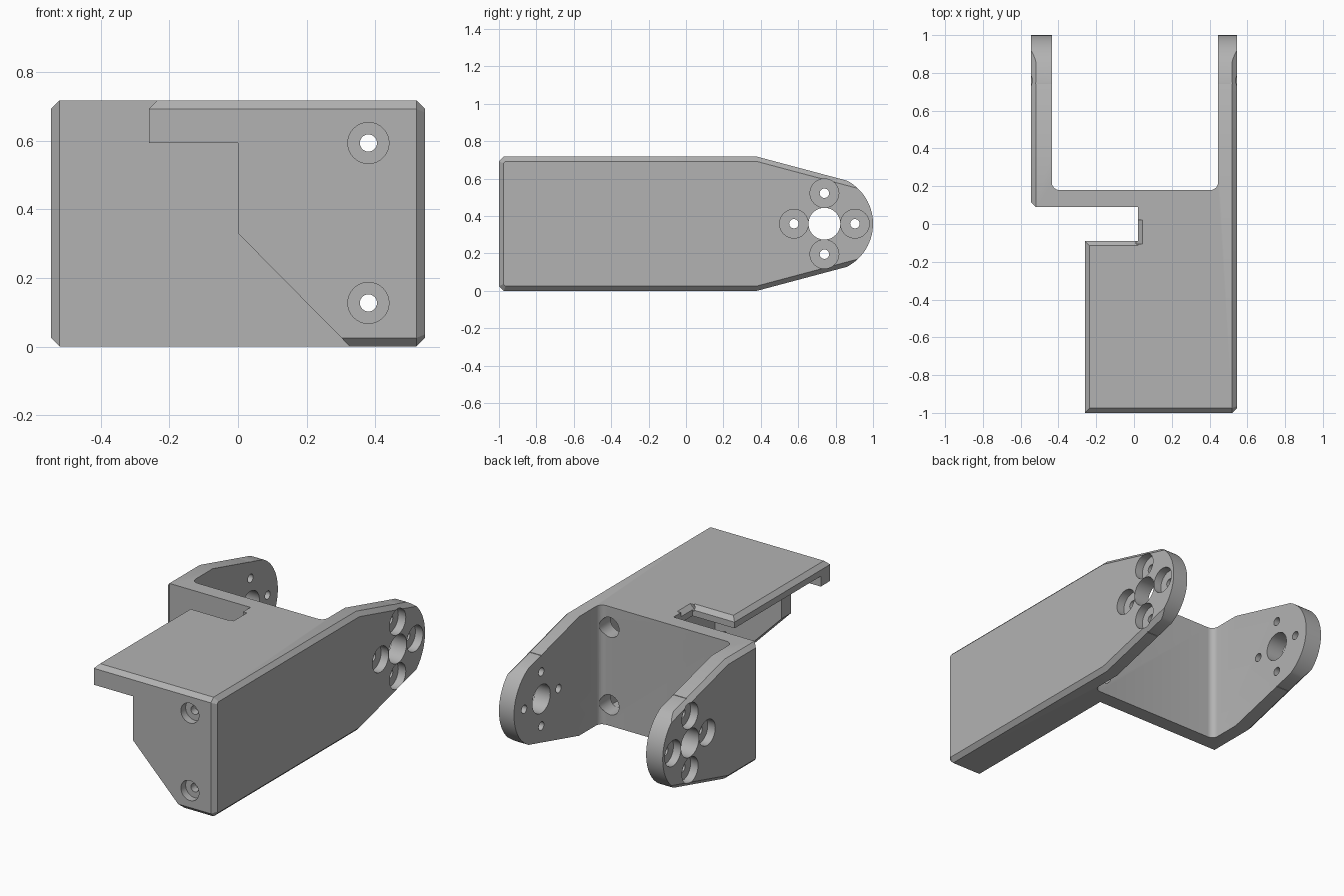
import bpy, bmesh
from math import sin, cos, pi, radians

if "Cube" in bpy.data.objects:
    bpy.data.objects.remove(bpy.data.objects["Cube"])

H = 0.717          # overall height
C = 0.025          # edge chamfer
MID = H / 2

grey = bpy.data.materials.new("plain grey")
grey.use_nodes = True
grey.diffuse_color = (0.45, 0.45, 0.45, 1)
grey.node_tree.nodes["Principled BSDF"].inputs["Base Color"].default_value = (0.45, 0.45, 0.45, 1)


def arc(cx, cy, r, start, end, n):
    """Points along a circular arc, angles in degrees."""
    angles = [radians(start + (end - start) * i / n) for i in range(n + 1)]
    return [(cx + r * cos(a), cy + r * sin(a)) for a in angles]


def prism(name, axis, outline, lo, hi, cap_bevel=0):
    """Extrude a 2D outline along an axis, with optional chamfered caps."""
    place = {"x": lambda p, a: (a, p[0], p[1]),
             "y": lambda p, a: (p[0], a, p[1]),
             "z": lambda p, a: (p[0], p[1], a)}[axis]
    bm = bmesh.new()
    rings = [[bm.verts.new(place(p, a)) for p in outline] for a in (lo, hi)]
    caps = [bm.faces.new(r) for r in rings]
    n = len(outline)
    for i in range(n):
        j = (i + 1) % n
        bm.faces.new((rings[0][i], rings[0][j], rings[1][j], rings[1][i]))
    bmesh.ops.recalc_face_normals(bm, faces=bm.faces)
    if cap_bevel:
        edges = list({e for f in caps for e in f.edges})
        bmesh.ops.bevel(bm, geom=edges, offset=cap_bevel, segments=1,
                        affect='EDGES', offset_type='OFFSET')
    mesh = bpy.data.meshes.new(name)
    bm.to_mesh(mesh)
    bm.free()
    mesh.materials.append(grey)
    ob = bpy.data.objects.new(name, mesh)
    bpy.context.collection.objects.link(ob)
    return ob


def combine(target, other, operation):
    """Apply an exact boolean and discard the helper."""
    other.hide_render = True
    mod = target.modifiers.new(operation, 'BOOLEAN')
    mod.operation = operation
    mod.solver = 'EXACT'
    mod.object = other
    bpy.context.view_layer.objects.active = target
    bpy.ops.object.modifier_apply(modifier=mod.name)
    bpy.data.objects.remove(other)


def drill(target, axis, centre, r, lo, hi, n=32):
    circle = arc(*centre, r, 0, 360 - 360 / n, n - 1)
    combine(target, prism("drill", axis, circle, lo, hi), 'DIFFERENCE')


# Fork: long right arm, short left arm and the cross wall between them
fork = [(0.6, -1.1), (0.6, 1.1), (0.445, 1.1)]
fork += arc(0.405, 0.22, 0.04, 0, -90, 6)
fork += arc(-0.395, 0.22, 0.04, -90, -180, 6)
fork += [(-0.435, 1.1), (-0.6, 1.1), (-0.6, 0.17), (-0.52, 0.09),
         (0.445, 0.09), (0.445, -1.1)]
bracket = prism("bracket", "z", fork, -0.1, 0.8)

# Front body: top plate over a gusset-shaped front wall
body = [(-0.26, 0.593), (-0.26, H - C), (-0.135, H + 0.1), (0.5, H + 0.1),
        (0.5, -0.1), (0.425, -0.1), (0, 0.33), (0, 0.593)]
front = prism("front_body", "y", body, -1.1, 0.14)

# Open cavity behind the front wall, leaving plate and bottom shelf
cavity = [(-0.91, 0.07), (0.09, 0.07), (0.09, 0.655), (-0.91, 0.655)]
combine(front, prism("cavity", "x", cavity, -0.8, 0.445), 'DIFFERENCE')

# Slot between plate and cross wall, with chamfered rim
slot = [(-0.09, -0.2), (-0.09, H - C), (-0.24, H + 0.125),
        (0.2, H + 0.125), (0.2, -0.2)]
combine(front, prism("slot", "x", slot, -0.8, 0.02), 'DIFFERENCE')
rim = [(0.01, H - C - 0.01), (0.11, H + 0.065), (0.01, H + 0.065)]
combine(front, prism("slot_rim", "y", rim, -0.105, 0.02), 'DIFFERENCE')
combine(bracket, front, 'UNION')

# Outer envelope: tapered sides with chamfered edges
side = [(-1, C), (-1 + C, 0), (0.38, 0), (1.1, 0.192),
        (1.1, H - 0.192), (0.38, H), (-1 + C, H), (-1, H - C)]
combine(bracket, prism("envelope", "x", side, -0.545, 0.545, C), 'INTERSECT')

# Rounded arm ends
ends = [(-1.2, -0.2), (0.74, -0.2)] + arc(0.74, MID, 0.26, -90, 90, 40)
ends += [(0.74, 0.92), (-1.2, 0.92)]
combine(bracket, prism("arm_ends", "x", ends, -0.8, 0.8), 'INTERSECT')

# Arm holes: central bore and four counterbored screw holes
drill(bracket, "x", (0.74, MID), 0.085, -0.8, 0.8, 48)
for k in range(4):
    centre = (0.74 + 0.163 * cos(k * pi / 2), MID + 0.163 * sin(k * pi / 2))
    drill(bracket, "x", centre, 0.025, -0.8, 0.8, 24)
    drill(bracket, "x", centre, 0.077, 0.495, 0.7)
    drill(bracket, "x", centre, 0.077, -0.7, -0.495)

# Front wall screws and matching access holes in the cross wall
for z in (0.127, 0.593):
    drill(bracket, "y", (0.38, z), 0.025, -1.1, -0.85, 24)
    drill(bracket, "y", (0.38, z), 0.06, -1.1, -0.955)
    drill(bracket, "y", (0.38, z), 0.06, 0.08, 0.3)

# Smooth bores and fillets, crisp edges elsewhere
bpy.ops.object.select_all(action='DESELECT')
bracket.select_set(True)
bpy.context.view_layer.objects.active = bracket
bpy.ops.object.shade_smooth_by_angle(angle=radians(20))
